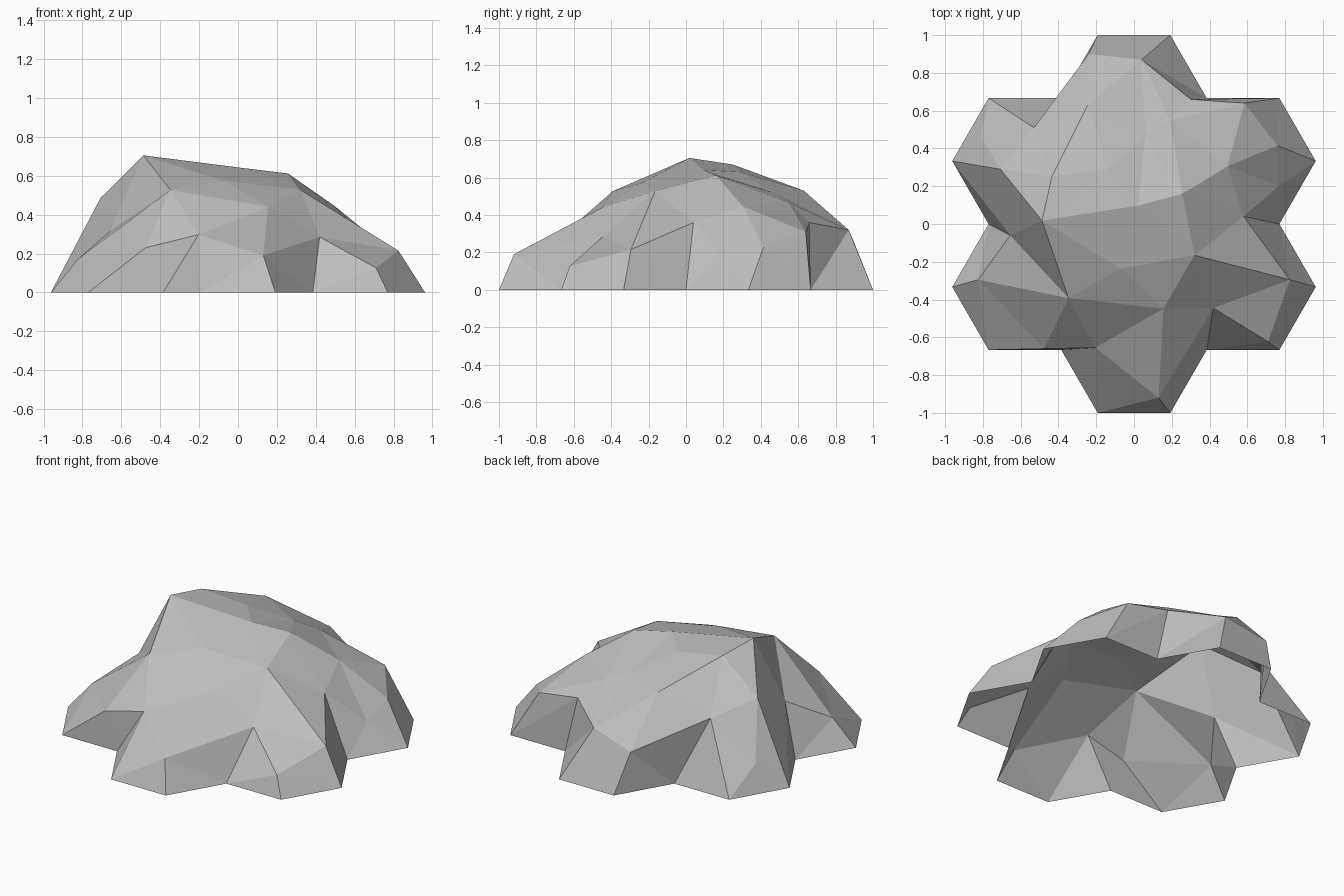
import bpy
import bmesh
from math import cos, sin, radians
from mathutils import Vector
from mathutils.geometry import delaunay_2d_cdt

cube = bpy.data.objects.get("Cube")
if cube:
    bpy.data.objects.remove(cube, do_unlink=True)


def polar(radius, degrees):
    return Vector((radius * cos(radians(degrees)), radius * sin(radians(degrees)), 0))


# Footprint: outline of six hexagonal lobes around a centre one
side = 1 / (1.5 * 3 ** 0.5)
points = {}
for lobe in range(6):
    angle = 90 - 60 * lobe
    centre = polar(2 / 3, angle)
    for corner in (centre + polar(side, angle + 30),
                   centre + polar(side, angle - 30),
                   polar(2 * side, angle - 30)):
        points[str(len(points))] = corner
outline = list(points)

# Peaks and shoulders of the rock, one letter each
points.update({name: Vector(place) for name, place in dict(
    # back lobe
    A=(-.24, .9, .25), B=(.04, .87, .32), C=(.19, .55, .465), D=(.3, .66, .36),
    # left lobes
    E=(.585, .64, .31), F=(.76, .415, .23), G=(.765, .2, .17), H=(.58, .04, .36),
    I=(.825, -.295, .215), J=(.71, -.623, .126), K=(.42, -.445, .285),
    # front lobe
    L=(.13, -.92, .19), M=(-.204, -.655, .297),
    # right lobes
    N=(-.347, -.392, .527), O=(-.825, -.295, .17), P=(-.655, -.06, .32),
    V=(-.475, -.66, .23), S=(-.707, .29, .486), T=(-.81, .46, .16), U=(-.53, .51, .395),
    # crown
    Q=(-.487, .018, .705), R=(-.435, .25, .67), W=(-.245, .63, .53), X=(.06, .47, .52),
    Y=(.495, .305, .446), Z=(.257, .16, .612), a=(-.14, .29, .63), b=(.024, .098, .64),
    c=(.32, -.165, .528), d=(-.07, -.236, .573), e=(.156, -.448, .44),
).items()})

# Main ridges that the facets must follow
ridges = (
    # back and left lobes
    "0 A B 1", "B C D 3", "W A U", "A 17", "C E Y Z C", "3 E F Y G H c", "H 5 I H", "I K J 8 K",
    # front and right lobes
    "K L M e K", "9 L 10 M 11", "M N V M", "12 V 11", "V O N P O", "S P 15 T S", "T 16 U 17",
    # crown
    "Q S R U W R Q", "P Q N d", "Q b Z", "X a R", "c d e N", "Z c K",
)
names = list(points)
index = {name: i for i, name in enumerate(names)}
edges = set()
for path in [outline + outline[:1]] + [ridge.split() for ridge in ridges]:
    edges |= {tuple(sorted((index[p], index[q]))) for p, q in zip(path, path[1:])}

# Facet a plan with a widened skirt, so that overhangs lie inside it
plan = [points[name].to_2d() * (1.15 if name in outline else 1) for name in names]
_, _, faces, sources, _, _ = delaunay_2d_cdt(plan, list(edges), [], 1, 1e-5)

# Open shell with every corner at its true place
bm = bmesh.new()
corners = [bm.verts.new(points[names[source[0]]]) for source in sources]
for face in faces:
    bm.faces.new([corners[i] for i in face])
mesh = bpy.data.meshes.new("rock_shell")
bm.to_mesh(mesh)
bm.free()

# Plain stone
stone = bpy.data.materials.new("stone_grey")
stone.use_nodes = True
colour = (.52, .52, .52, 1)
stone.diffuse_color = colour
stone.node_tree.nodes["Principled BSDF"].inputs["Base Color"].default_value = colour
mesh.materials.append(stone)
rock = bpy.data.objects.new("rock_shell", mesh)
bpy.context.collection.objects.link(rock)
